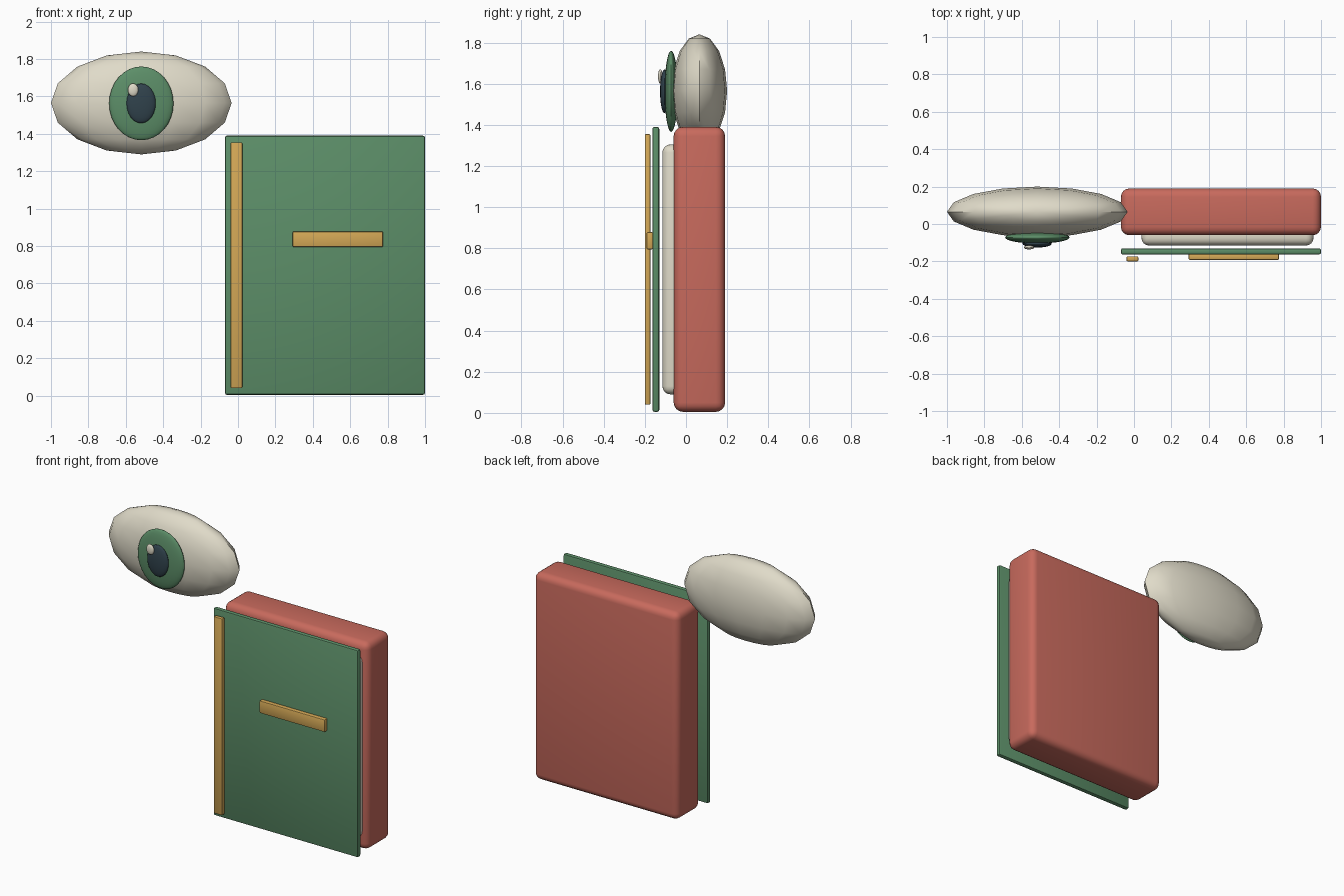
import bpy, math

if "Cube" in bpy.data.objects:
    bpy.data.objects.remove(bpy.data.objects["Cube"])


def material(name, rgb):
    """Flat colour from sRGB 0-255 values."""
    m = bpy.data.materials.new(name)
    lin = [((c / 255 + 0.055) / 1.055) ** 2.4 for c in rgb]
    m.diffuse_color = (*lin, 1)
    m.use_nodes = True
    m.node_tree.nodes["Principled BSDF"].inputs["Base Color"].default_value = m.diffuse_color
    return m


RED = material("brick red", (200, 106, 93))
GREEN = material("leaf green", (92, 142, 104))
GOLD = material("gold", (212, 168, 86))
CREAM = material("cream", (224, 219, 201))
DARK = material("dark slate", (48, 66, 76))


def finish(ob, name, mat):
    ob.name = name
    ob.data.materials.append(mat)
    bpy.ops.object.shade_smooth_by_angle(angle=math.radians(40))


def box(name, mat, xs, ys, zs, bevel, segments):
    """Rounded box from its extents on each axis."""
    lims = (xs, ys, zs)
    bpy.ops.mesh.primitive_cube_add(size=1, location=[(a + b) / 2 for a, b in lims])
    ob = bpy.context.object
    ob.scale = [b - a for a, b in lims]
    bpy.ops.object.transform_apply(location=False, rotation=False, scale=True)
    mod = ob.modifiers.new("Bevel", 'BEVEL')
    mod.width, mod.segments = bevel, segments
    bpy.ops.object.modifier_apply(modifier=mod.name)
    finish(ob, name, mat)


def ellipsoid(name, mat, centre, radii, segments, rings):
    bpy.ops.mesh.primitive_uv_sphere_add(segments=segments, ring_count=rings,
                                         radius=1, location=centre)
    ob = bpy.context.object
    ob.scale = radii
    bpy.ops.object.transform_apply(location=False, rotation=False, scale=True)
    finish(ob, name, mat)


# Book: thick back block, page slab, thin front cover and gold trim
box("book_block", RED, (-0.07, 1.0), (-0.06, 0.19), (0.005, 1.39), 0.045, 4)
box("pages", CREAM, (0.04, 0.96), (-0.115, -0.015), (0.09, 1.305), 0.04, 4)
box("front_cover", GREEN, (-0.07, 1.0), (-0.163, -0.13), (0.005, 1.39), 0.01, 2)
box("spine_strip", GOLD, (-0.04, 0.023), (-0.2, -0.173), (0.04, 1.355), 0.006, 2)
box("title_bar", GOLD, (0.292, 0.775), (-0.192, -0.16), (0.795, 0.878), 0.006, 2)

# Eye: faceted almond with stacked iris, pupil and glint
ellipsoid("eyeball", CREAM, (-0.517, 0.065, 1.565), (0.483, 0.135, 0.275), 16, 8)
ellipsoid("iris", GREEN, (-0.517, -0.072, 1.563), (0.172, 0.032, 0.197), 32, 16)
ellipsoid("pupil", DARK, (-0.518, -0.105, 1.563), (0.078, 0.021, 0.106), 24, 12)
ellipsoid("glint", CREAM, (-0.561, -0.125, 1.635), (0.028, 0.011, 0.035), 16, 8)
